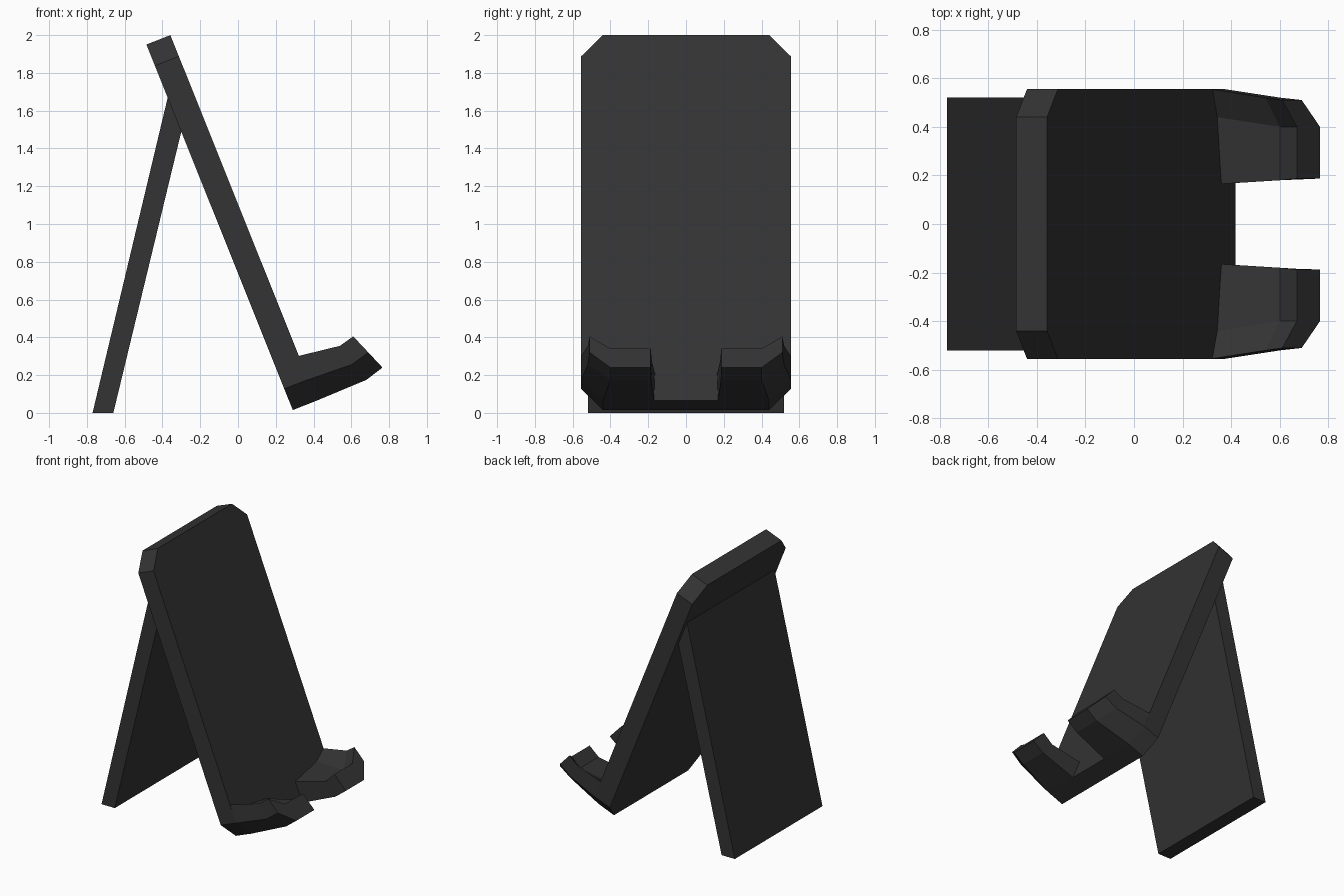
import bpy
from mathutils import Vector

if "Cube" in bpy.data.objects:
    bpy.data.objects.remove(bpy.data.objects["Cube"])

mat = bpy.data.materials.new("charcoal")
mat.diffuse_color = (0.033, 0.033, 0.033, 1)
mat.use_nodes = True
mat.node_tree.nodes["Principled BSDF"].inputs["Base Color"].default_value = mat.diffuse_color


def make(name, verts, faces):
    me = bpy.data.meshes.new(name)
    me.from_pydata(verts, [], faces)
    me.materials.append(mat)
    ob = bpy.data.objects.new(name, me)
    bpy.context.collection.objects.link(ob)
    return ob


def loft(name, loops, cap_start=True, flip=False):
    """Bridge equal-length vertex loops and cap the ends."""
    n = len(loops[0])
    faces = [[k * n + i, k * n + (i + 1) % n, (k + 1) * n + (i + 1) % n, (k + 1) * n + i]
             for k in range(len(loops) - 1) for i in range(n)]
    faces.append([(len(loops) - 1) * n + i for i in range(n)])
    if cap_start:
        faces.append(list(range(n))[::-1])
    if flip:
        faces = [f[::-1] for f in faces]
    return make(name, [p for loop in loops for p in loop], faces)


# Tilted back plate: chamfered rectangle, positioned along its sloping back face
top, bottom = Vector((-0.485, 0, 1.95)), Vector((0.29, 0, 0.015))
thick = Vector((0.127, 0, 0.05))
c = 0.058  # chamfer as a fraction of the plate length
outline = [(0.44, 0), (0.555, c), (0.555, 1 - c), (0.44, 1),
           (-0.44, 1), (-0.555, 1 - c), (-0.555, c), (-0.44, 0)]
back = [top.lerp(bottom, t) + Vector((0, y, 0)) for y, t in outline]
loft("back_plate", [back, [p + thick for p in back]], flip=True)

# Rear support leg: slanted profile meeting the back of the plate
leg = [(-0.77, 0), (-0.66, 0), (-0.30, 1.49), (-0.372, 1.67)]
loft("rear_leg", [[(x, y, z) for x, z in leg] for y in (0.52, -0.52)])

# Hook sections: root, bend, tip (inner bottom, corner, outer side, inner top)
root = [(0.417, 0.17, 0.065), (0.417, 0.44, 0.065), (0.372, 0.555, 0.176),
        (0.315, 0.555, 0.30), (0.34, 0.44, 0.25), (0.36, 0.165, 0.21)]
bend = [(0.68, 0.185, 0.175), (0.68, 0.40, 0.175), (0.60, 0.52, 0.255),
        (0.54, 0.52, 0.355), (0.60, 0.40, 0.27), (0.60, 0.18, 0.27)]
tip = [(0.765, 0.187, 0.24), (0.765, 0.40, 0.24), (0.69, 0.51, 0.32),
       (0.61, 0.51, 0.405), (0.67, 0.40, 0.34), (0.67, 0.187, 0.34)]
for side, s in (("left", -1), ("right", 1)):
    loft("hook_" + side, [[(x, s * y, z) for x, y, z in sec] for sec in (root, bend, tip)],
         cap_start=False, flip=s < 0)
